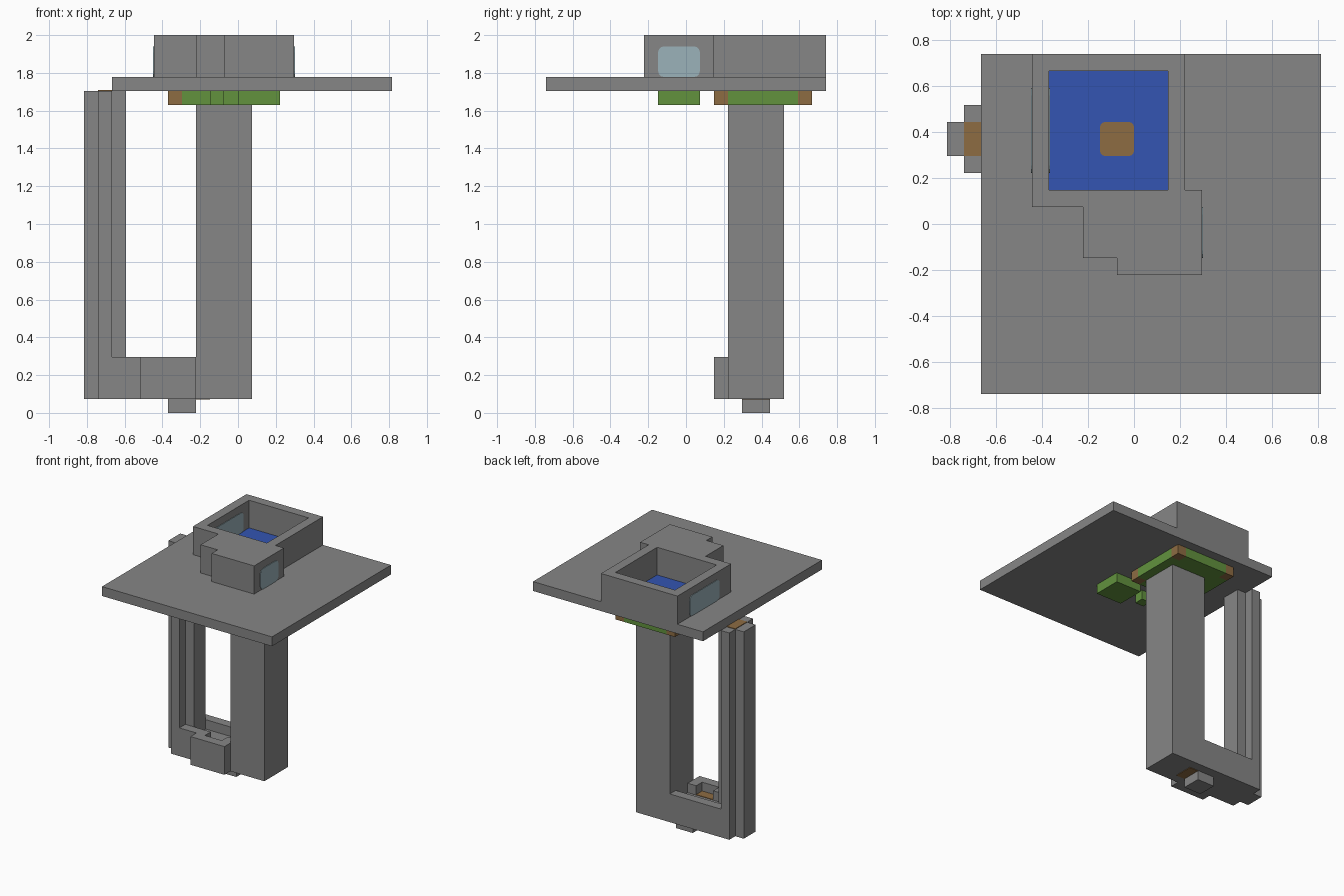
import bpy
import bmesh
import math

U = 2 / 27      # one grid block
SKIN = 0.06     # thickness of painted plates, in blocks

old = bpy.data.objects.get("Cube")
if old:
    bpy.data.objects.remove(old, do_unlink=True)


def material(name, rgb):
    mat = bpy.data.materials.new(name)
    mat.use_nodes = True
    color = (*rgb, 1)
    mat.diffuse_color = color
    bsdf = next(n for n in mat.node_tree.nodes if n.type == 'BSDF_PRINCIPLED')
    bsdf.inputs["Base Color"].default_value = color
    bsdf.inputs["Roughness"].default_value = 0.9
    return mat


STONE = material("grey stone", (0.24, 0.24, 0.24))
BROWN = material("brown wood", (0.27, 0.15, 0.055))
BLUE = material("deep blue water", (0.033, 0.091, 0.445))
GREEN = material("leaf green", (0.122, 0.287, 0.048))
GLASS = material("pale blue glass", (0.33, 0.45, 0.49))


def prism(name, outline, z0, z1, mat):
    """Extrude a plan outline, given in blocks, between two heights."""
    bm = bmesh.new()
    face = bm.faces.new([bm.verts.new((x * U, y * U, z0 * U)) for x, y in outline])
    top = bmesh.ops.extrude_face_region(bm, geom=[face])["geom"]
    verts = [v for v in top if isinstance(v, bmesh.types.BMVert)]
    bmesh.ops.translate(bm, verts=verts, vec=(0, 0, (z1 - z0) * U))
    bmesh.ops.recalc_face_normals(bm, faces=bm.faces)
    mesh = bpy.data.meshes.new(name)
    bm.to_mesh(mesh)
    bm.free()
    mesh.materials.append(mat)
    obj = bpy.data.objects.new(name, mesh)
    bpy.context.collection.objects.link(obj)
    return obj


def box(name, xs, ys, zs, mat):
    (x0, x1), (y0, y1) = xs, ys
    return prism(name, [(x0, y0), (x1, y0), (x1, y1), (x0, y1)], *zs, mat)


def carve(obj, cutter):
    """Cut one solid from another and discard the cutter."""
    mod = obj.modifiers.new("hollow", 'BOOLEAN')
    mod.operation = 'DIFFERENCE'
    mod.solver = 'EXACT'
    mod.object = cutter
    bpy.context.view_layer.objects.active = obj
    bpy.ops.object.modifier_apply(modifier=mod.name)
    bpy.data.objects.remove(cutter, do_unlink=True)


def rounded(a0, a1, b0, b1, r, steps=3):
    """Rectangle outline with rounded corners."""
    points = []
    corners = [(a1 - r, b1 - r), (a0 + r, b1 - r), (a0 + r, b0 + r), (a1 - r, b0 + r)]
    for quarter, (a, b) in enumerate(corners):
        for i in range(steps + 1):
            t = (quarter + i / steps) * math.pi / 2
            points.append((a + r * math.cos(t), b + r * math.sin(t)))
    return points


def window(name, x, y0, y1):
    """Thin upright pane facing sideways, centred on the plane x."""
    pane = prism(name, rounded(y0, y1, 24, 26.2, 0.45), x - SKIN, x + SKIN, GLASS)
    # Turn plan coordinates (y, z, x) into upright (x, y, z)
    for v in pane.data.vertices:
        a, b, c = v.co
        v.co = (c, a, b)
    return pane


# Broad platform
box("platform", (-9, 11), (-10, 10), (23, 24), STONE)

# Walled basin with stepped front block
walls = prism("basin_walls", [(-6, 10), (-6, 1), (-3, 1), (-3, -2), (-1, -2), (-1, -3),
                              (4, -3), (4, 2), (3, 2), (3, 10)], 24, 27, STONE)
carve(walls, box("basin_cutter", (-5, 2), (2, 9), (23, 28), STONE))
box("basin_water", (-5, 2), (2, 9), (24, 24 + SKIN), BLUE)
prism("basin_drain", rounded(-2, 0, 4, 6, 0.3), 24, 24 + 2 * SKIN, BROWN)

# Window panes
window("front_block_window", 4, -2, 1)
window("basin_window_outer", -6, 3, 8)
window("basin_window_inner", -5, 3, 8)

# Green slab with brown corners under the platform
prism("under_slab", [(-4, 2), (1, 2), (1, 3), (2, 3), (2, 8), (1, 8), (1, 9), (-4, 9),
                     (-4, 8), (-5, 8), (-5, 3), (-4, 3)], 22, 23, GREEN)
for side, x in (("right", -5), ("left", 1)):
    for end, y in (("front", 2), ("back", 8)):
        box(f"slab_corner_{end}_{side}", (x, x + 1), (y, y + 1), (22, 23), BROWN)
box("under_block", (0, 3), (-2, 1), (22, 23), GREEN)
box("under_block_small", (-2, -1), (-1, 0), (22, 23), GREEN)

# Main column
box("column", (-3, 1), (3, 7), (1, 22), STONE)
box("column_base_patch", (-3, -2), (4, 6), (1 - SKIN, 1), BROWN)

# Trough at the foot of the column
trough = prism("trough", [(-9, 3), (-7, 3), (-7, 2), (-3, 2), (-3, 7), (-9, 7)], 1, 4, STONE)
carve(trough, prism("trough_cutter", [(-8, 4), (-6, 4), (-6, 3), (-4, 3), (-4, 4),
                                      (-2.9, 4), (-2.9, 6), (-8, 6)], 3, 5, STONE))
box("trough_floor_patch", (-6, -4), (3, 4), (3, 3 + SKIN), BROWN)
box("trough_foot", (-5, -3), (4, 6), (0, 1), STONE)

# Cross-shaped side pipe with a brown core
prism("side_pipe", [(-11, 4), (-10, 4), (-10, 3), (-9, 3), (-9, 4), (-8, 4),
                    (-8, 6), (-9, 6), (-9, 7), (-10, 7), (-10, 6), (-11, 6)], 1, 23, STONE)
box("side_pipe_core", (-10, -9), (4, 6), (23, 23 + SKIN), BROWN)
